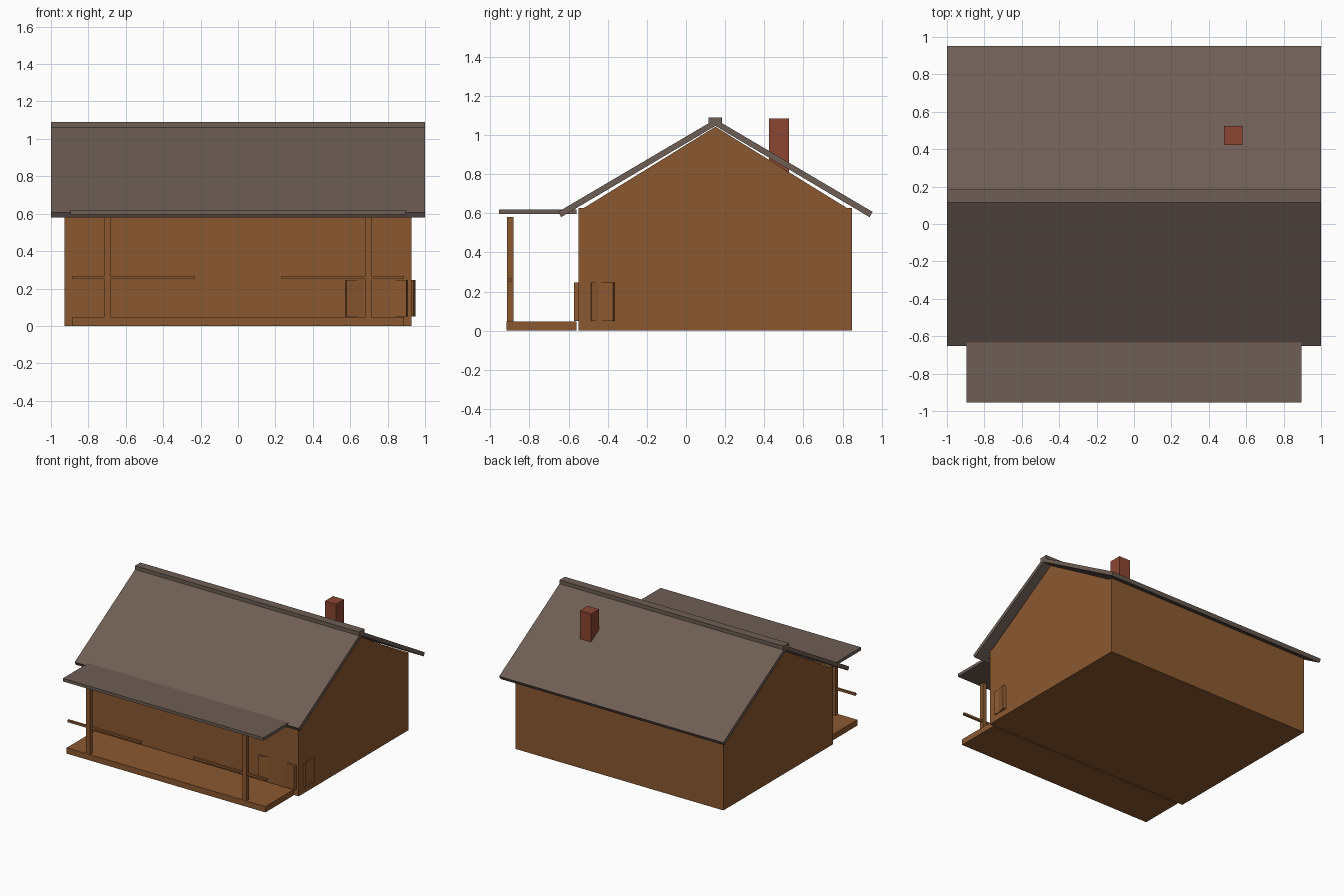
import bpy, bmesh, math
from mathutils import Matrix

if "Cube" in bpy.data.objects:
    bpy.data.objects.remove(bpy.data.objects["Cube"])


def srgb(*c):
    lin = [(v / 255 / 12.92 if v < 10 else ((v / 255 + 0.055) / 1.055) ** 2.4) for v in c]
    return (*lin, 1)


def material(name, *c):
    m = bpy.data.materials.new(name)
    m.diffuse_color = srgb(*c)
    m.use_nodes = True
    m.node_tree.nodes["Principled BSDF"].inputs["Base Color"].default_value = m.diffuse_color
    return m


WOOD = material("brown wood", 139, 89, 48)
ROOF = material("grey brown shingle", 110, 94, 85)
BRICK = material("red brick", 139, 70, 50)


def finish(name, bm, mat):
    bmesh.ops.recalc_face_normals(bm, faces=bm.faces)
    me = bpy.data.meshes.new(name)
    bm.to_mesh(me)
    bm.free()
    me.materials.append(mat)
    ob = bpy.data.objects.new(name, me)
    bpy.context.collection.objects.link(ob)
    return ob


def box(name, x, y, z, mat, turn=0):
    """Box from (min, max) pairs, turned about its own vertical axis."""
    bm = bmesh.new()
    size = [b - a for a, b in (x, y, z)]
    mid = [(a + b) / 2 for a, b in (x, y, z)]
    m = Matrix.Translation(mid) @ Matrix.Rotation(math.radians(turn), 4, 'Z') @ Matrix.Diagonal((*size, 1))
    bmesh.ops.create_cube(bm, size=1, matrix=m)
    return finish(name, bm, mat)


def prism(name, profile, half_width, mat):
    """Side profile of (y, z) points extruded across x."""
    bm = bmesh.new()
    face = bm.faces.new([bm.verts.new((-half_width, y, z)) for y, z in profile])
    ext = bmesh.ops.extrude_face_region(bm, geom=[face])
    verts = [v for v in ext['geom'] if isinstance(v, bmesh.types.BMVert)]
    bmesh.ops.translate(bm, verts=verts, vec=(2 * half_width, 0, 0))
    return finish(name, bm, mat)


# Cabin body with gable ends
RIDGE = 0.15
prism("cabin_walls", [(-0.55, 0), (0.847, 0), (0.847, 0.628), (0.82, 0.628),
                      (RIDGE, 1.042), (-0.52, 0.628), (-0.55, 0.628)], 0.927, WOOD)

# Two roof slopes and the ridge cap
for label, s in (("front", -1), ("back", 1)):
    prism(label + "_roof_slope", [(RIDGE, 1.046), (RIDGE + s * 0.788, 0.58),
                                  (RIDGE + s * 0.803, 0.607), (RIDGE, 1.08)], 1.0, ROOF)
box("ridge_cap", (-1, 1), (RIDGE - 0.034, RIDGE + 0.034), (1.05, 1.09), ROOF)

# Chimney
box("chimney", (0.48, 0.58), (0.423, 0.525), (0.8, 1.085), BRICK)

# Porch deck and flat porch roof
box("porch_deck", (-0.887, 0.887), (-0.917, -0.56), (0, 0.047), WOOD)
box("porch_roof", (-0.895, 0.895), (-0.955, -0.56), (0.595, 0.619), ROOF)

# Porch posts and railings on both sides
for label, s in (("left", -1), ("right", 1)):
    box(label + "_porch_post", sorted((s * 0.681, s * 0.715)), (-0.914, -0.881), (0.047, 0.582), WOOD)
    box(label + "_porch_rail", sorted((s * 0.232, s * 0.887)), (-0.908, -0.89), (0.25, 0.267), WOOD)

# Two askew crates, mostly inside the wall near the right corner
box("right_crate", (0.56, 0.93), (-0.53, -0.324), (0.05, 0.245), WOOD, -14)
box("left_crate", (0.55, 0.92), (-0.53, -0.324), (0.05, 0.245), WOOD, 14)
